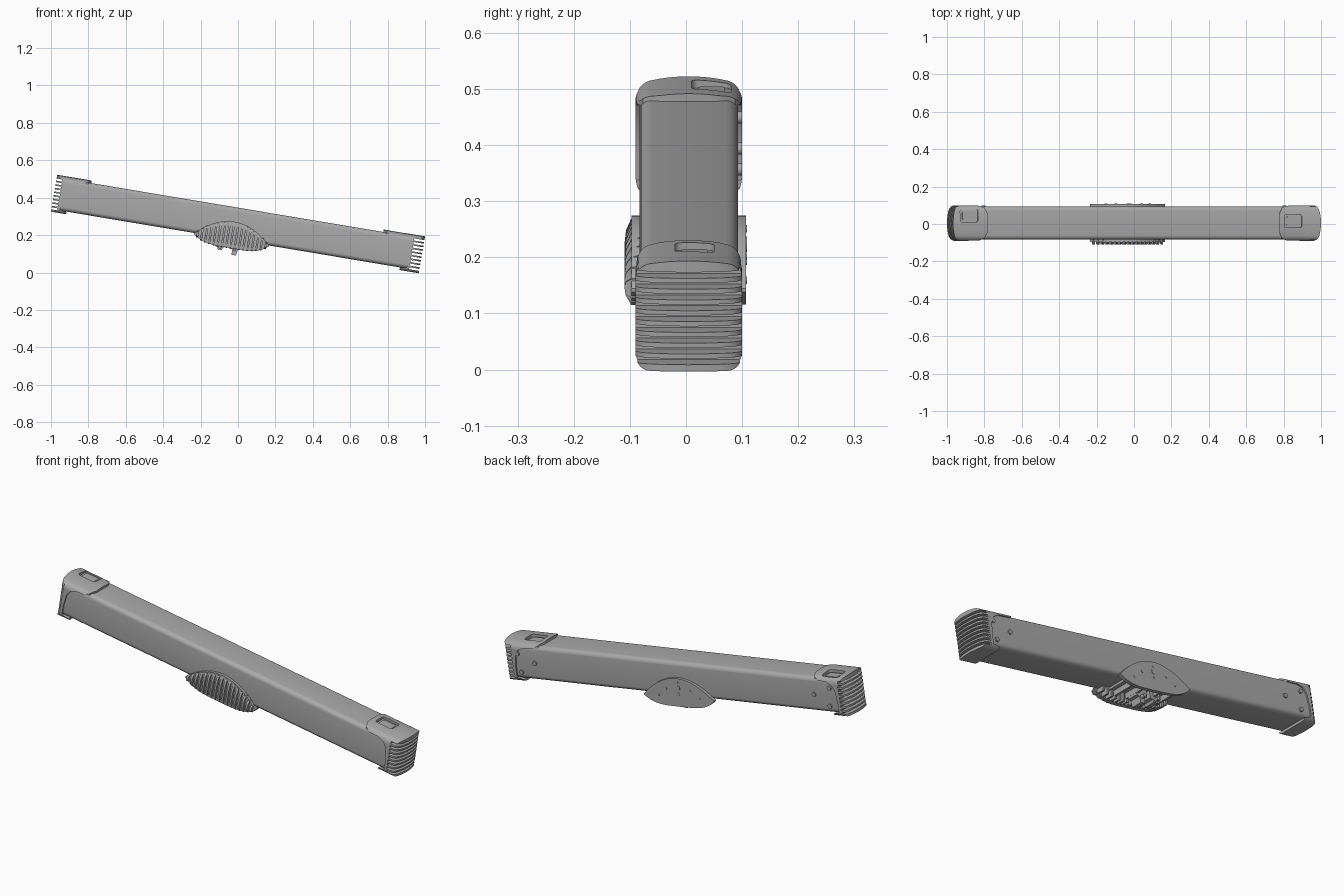
import bpy, bmesh, math
from mathutils import Matrix, Vector

cube = bpy.data.objects.get("Cube")
if cube:
    bpy.data.objects.remove(cube, do_unlink=True)

grey = bpy.data.materials.new("mid_grey")
grey.use_nodes = True
colour = (0.4, 0.4, 0.4, 1)
grey.diffuse_color = colour
grey.node_tree.nodes["Principled BSDF"].inputs["Base Color"].default_value = colour

PLACE = {"x": lambda p, d: (d, p[0], p[1]),
         "y": lambda p, d: (p[0], d, p[1]),
         "z": lambda p, d: (p[0], p[1], d)}
parts = []
YC, HV = 0.005, 0.086   # sideways middle and half height of the beam


def prism(name, outlines, axis, a, b, keep=True):
    """Extrude one or more 2D outlines along an axis from a to b."""
    bm = bmesh.new()
    for pts in outlines:
        face = bm.faces.new([bm.verts.new(PLACE[axis](p, a)) for p in pts])
        new = bmesh.ops.extrude_face_region(bm, geom=[face])["geom"]
        shift = Vector(PLACE[axis]((0, 0), b - a))
        bmesh.ops.translate(bm, vec=shift, verts=[g for g in new if isinstance(g, bmesh.types.BMVert)])
    bmesh.ops.recalc_face_normals(bm, faces=bm.faces)
    mesh = bpy.data.meshes.new(name)
    bm.to_mesh(mesh)
    bm.free()
    mesh.materials.append(grey)
    obj = bpy.data.objects.new(name, mesh)
    bpy.context.scene.collection.objects.link(obj)
    if keep:
        parts.append(obj)
    return obj


def boolean(obj, cutter, operation):
    mod = obj.modifiers.new("cut", "BOOLEAN")
    mod.object, mod.operation, mod.solver = cutter, operation, "EXACT"
    bpy.context.view_layer.objects.active = obj
    bpy.ops.object.modifier_apply(modifier=mod.name)
    bpy.data.objects.remove(cutter, do_unlink=True)


def rect(x0, x1, y0, y1):
    return [(x0, y0), (x1, y0), (x1, y1), (x0, y1)]


def rounded(cx, cy, hx, hy, r, arch=0, n=6):
    """Rounded rectangle whose upper side may be arched."""
    pts = []
    for q, (sx, sy) in enumerate([(1, 1), (-1, 1), (-1, -1), (1, -1)]):
        for i in range(n + 1):
            a = (q + i / n) * math.pi / 2
            pts.append((sx * (hx - r) + r * math.cos(a), sy * (hy - r) + r * math.sin(a)))
        if arch and q == 0:
            pts += [((hx - r) * (1 - k / 4), hy) for k in range(1, 8)]
    return [(cx + x, cy + y - (arch * (x / hx) ** 2 if y > 0 else 0)) for x, y in pts]


def circle(x, y, r, n=16):
    return [(x + r * math.cos(i * math.tau / n), y + r * math.sin(i * math.tau / n)) for i in range(n)]


# Long beam
prism("beam", [rounded(YC, 0, 0.088, HV, 0.022)], "x", -0.955, 0.935)


# End caps: top tongue, side wrap, finned end and a recessed window
def end_cap(name, s, tongue, core, window):
    flip = lambda pts: [(s * x, y) for x, y in pts]
    cap = prism(name, [rounded(YC, 0, 0.095, 0.1, 0.025, 0.012)], "x", s * 0.7, s * 1.05)
    side = [(tongue, 0.12), (tongue, 0.076), (core - 0.07, 0.072), (core - 0.04, 0.06),
            (core - 0.022, 0.03), (core - 0.014, -0.03), (core - 0.014, -0.08),
            (core - 0.05, -0.088), (core - 0.05, -0.12), (1.1, -0.12), (1.1, 0.12)]
    boolean(cap, prism("cutter", [flip(side)], "y", -0.2, 0.2, False), "INTERSECT")
    plan = [(tongue + 0.05, YC + 0.097), (tongue + 0.015, YC + 0.082), (tongue, YC + 0.05),
            (tongue, YC - 0.05), (tongue + 0.015, YC - 0.082), (tongue + 0.05, YC - 0.097)]
    for i in range(21):
        k = i / 10 - 1
        plan.append((0.997 - 0.016 * k * k - 0.018 * k ** 10, YC + k * 0.097))
    boolean(cap, prism("cutter", [flip(plan)], "z", -0.2, 0.2, False), "INTERSECT")
    slots = [rect(-0.2, 0.2, v - 0.0055, v + 0.0055) for v in [0.0195 * (i - 4) - 0.004 for i in range(9)]]
    boolean(cap, prism("cutter", slots, "x", s * core, s * 1.2, False), "DIFFERENCE")
    hole = rounded(window[0], window[1], 0.048, 0.035, 0.012)
    boolean(cap, prism("cutter", [hole], "z", 0.084, 0.2, False), "DIFFERENCE")
    # Raised latch inside the window
    latch = rounded(window[0], window[1], 0.036, 0.024, 0.008)
    prism(name + "_latch", [latch], "z", 0.08, 0.09)


end_cap("left_end_cap", 1, 0.773, 0.942, (0.846, 0.015))
end_cap("right_end_cap", -1, 0.81, 0.965, (-0.91, 0.045))

# Bolts on the back of the beam
for s, side in ((1, "left"), (-1, "right")):
    spots = [(0.91, 0.04), (0.9, -0.052), (0.815, 0.0)]
    prism(side + "_beam_bolts", [circle(s * u, v, 0.011) for u, v in spots], "y", 0.085, 0.1)

# Lens-shaped bracket under the middle
UM, HW = -0.02, 0.203


def top_v(t):
    return -HV + 0.095 * (1 - t * t)


def low_v(t):
    return -HV - 0.006 - 0.042 * (1 - t ** 4)


ts = [i / 14 - 1 for i in range(29)]
lens = [(UM + HW * t, top_v(t)) for t in ts] + [(UM + HW * t, low_v(t)) for t in reversed(ts)]
prism("bracket_back_plate", [lens], "y", 0.088, 0.107)
prism("bracket_front_plate", [lens], "y", -0.097, -0.075)

# Upright ribs on the front cover, curling in underneath
for i in range(17):
    t = (i - 8) / 8.8
    u, hi, lo = UM + HW * t, top_v(t), low_v(t)
    drop = (hi - lo) * 0.2
    rib = [(-0.08, hi), (-0.098, hi - drop * 0.25), (-0.107, hi - drop), (-0.11, hi - 2 * drop),
           (-0.108, lo + drop), (-0.098, lo), (-0.04, lo - 0.002), (-0.03, -HV), (-0.08, -HV)]
    prism("bracket_rib", [rib], "x", u - 0.0055, u + 0.0055)

# Cross members, clamp blocks and pins on the underside
prism("bracket_floor", [rect(UM - 0.15, UM + 0.15, -0.08, 0.09)], "z", -0.097, -0.08)
prism("cross_bars", [rect(UM + d - 0.006, UM + d + 0.006, -0.04, 0.09) for d in (-0.12, -0.05, 0.05, 0.12)],
      "z", -0.122, -0.09)
for u, depth in ((-0.075, 0.152), (0.005, 0.168)):
    block = [(u - 0.032, -0.09), (u - 0.03, -0.135), (u - 0.014, -0.14), (u - 0.012, -depth),
             (u + 0.012, -depth), (u + 0.016, -0.138), (u + 0.03, -0.132), (u + 0.032, -0.09)]
    prism("clamp_block", [block], "y", -0.025, 0.035)
    prism("clamp_pin", [circle(u, -0.138, 0.009)], "y", -0.05, 0.055)

# Bolts on the back plate
prism("plate_centre_bolt", [circle(UM, -0.04, 0.014)], "y", 0.1, 0.109)
prism("plate_bolts", [circle(UM + d, v, 0.007) for d, v in
      ((0, -0.012), (0, -0.07), (-0.07, -0.05), (0.07, -0.05), (-0.12, -0.085), (0.12, -0.085))],
      "y", 0.1, 0.109)

# Tilt the whole assembly and shade it
tilt = Matrix.Translation((0, 0, 0.2595)) @ Matrix.Rotation(math.radians(9.5), 4, "Y")
bpy.ops.object.select_all(action="DESELECT")
for obj in parts:
    obj.data.transform(tilt)
    obj.select_set(True)
bpy.context.view_layer.objects.active = parts[0]
bpy.ops.object.shade_smooth_by_angle(angle=math.radians(35))
